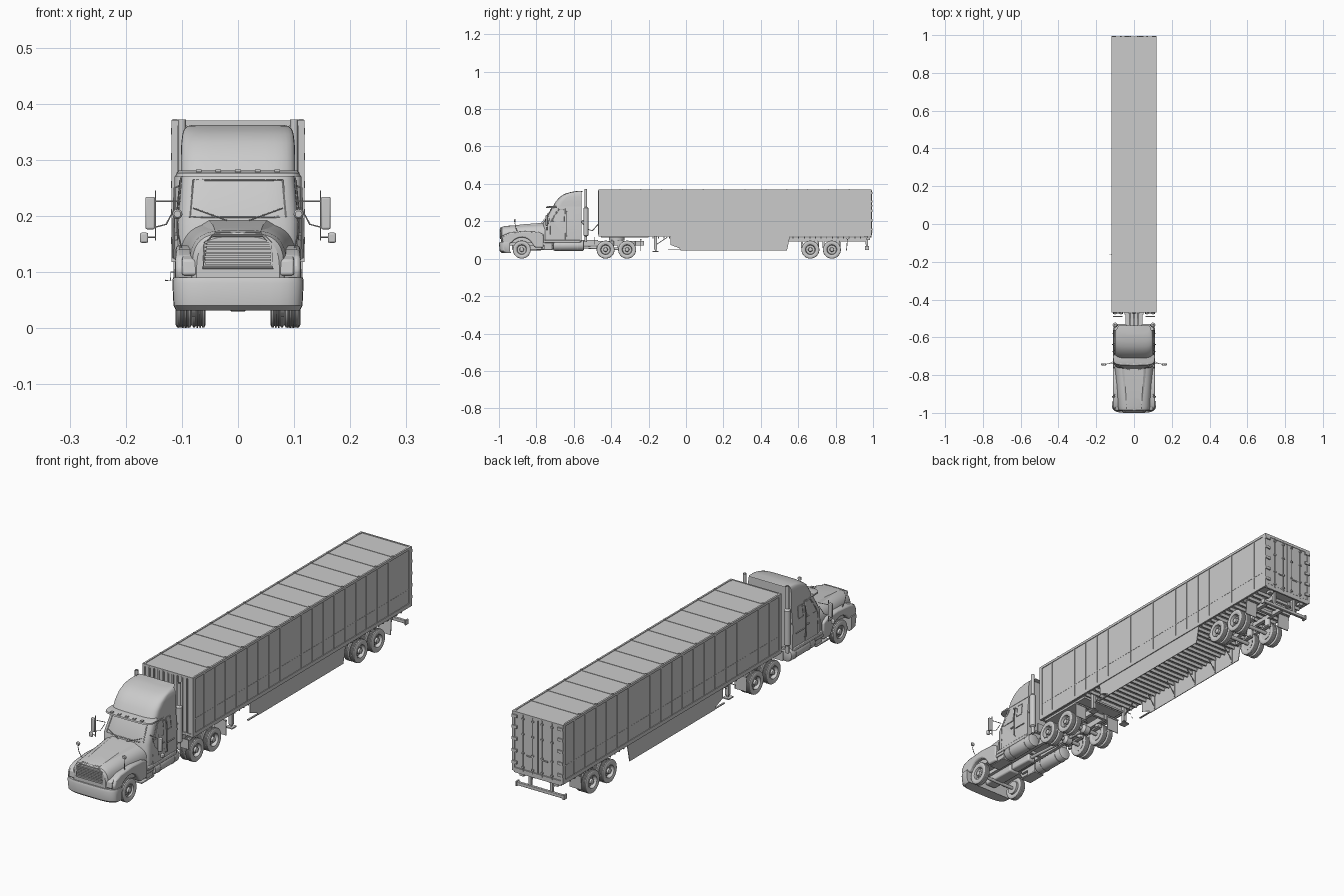
import bpy, bmesh, math
from mathutils import Vector


# ---- geometry pieces: each returns (verts, faces) ----
def box(x0, x1, y0, y1, z0, z1):
    v = [(x, y, z) for x in (x0, x1) for y in (y0, y1) for z in (z0, z1)]
    return v, [(0, 1, 3, 2), (4, 6, 7, 5), (0, 4, 5, 1), (2, 3, 7, 6), (0, 2, 6, 4), (1, 5, 7, 3)]


def loft(rings, caps=True, close=False):
    n, m = len(rings[0]), len(rings)
    f = [(i * n + j, i * n + (j + 1) % n, (i + 1) % m * n + (j + 1) % n, (i + 1) % m * n + j)
         for i in range(m if close else m - 1) for j in range(n)]
    if caps and not close:
        f += [tuple(range(n)), tuple(range((m - 1) * n, m * n))]
    return [tuple(p) for r in rings for p in r], f


def prism(yz, x0, x1):
    return loft([[(x, y, z) for y, z in yz] for x in (x0, x1)])


def lathe(prof, c, axis=0, n=32, close=False):
    def put(a, r, t):
        p = [a, r * math.cos(t), r * math.sin(t)]
        p = p[-axis:] + p[:-axis] if axis else p
        return tuple(p[k] + c[k] for k in range(3))
    return loft([[put(a, r, 2 * math.pi * k / n) for k in range(n)] for a, r in prof], close=close)


def tube(pts, r, n=8, loop=False):
    pts, rings = [Vector(p) for p in pts], []
    for i, p in enumerate(pts):
        a = pts[i - 1] if (i or loop) else p
        b = pts[(i + 1) % len(pts)] if (loop or i < len(pts) - 1) else p
        d = (b - a).normalized()
        u = d.cross((0, 0, 1) if abs(d.z) < .8 else (1, 0, 0)).normalized()
        w = d.cross(u)
        rings.append([p + r * (u * math.cos(2 * math.pi * k / n) + w * math.sin(2 * math.pi * k / n)) for k in range(n)])
    return loft(rings, close=loop)


def make(name, parts, sym=False, bevel=0):
    bm = bmesh.new()
    for s in ((1, -1) if sym else (1,)):
        for vs, fs in parts:
            bv = [bm.verts.new((x * s, y, z)) for x, y, z in vs]
            for f in fs:
                bm.faces.new([bv[i] for i in f])
    bmesh.ops.recalc_face_normals(bm, faces=bm.faces)
    me = bpy.data.meshes.new(name)
    bm.to_mesh(me)
    bm.free()
    me.shade_smooth()
    me.set_sharp_from_angle(angle=math.radians(32))
    o = bpy.data.objects.new(name, me)
    bpy.context.collection.objects.link(o)
    if bevel:
        b = o.modifiers.new("bevel", 'BEVEL')
        b.width, b.segments, b.limit_method = bevel, 2, 'ANGLE'
    return o


# plan outline with bowed front and flat back
def plan(z, yf, w, yb, d=.04, n=16):
    pts = []
    for k in range(n + 1):
        c, s = math.cos(math.pi * k / n), max(0, math.sin(math.pi * k / n))
        pts.append((math.copysign(w * abs(c) ** .45, c), yf + d * (1 - s ** .6), z))
    return pts + [(-w, yb, z), (w, yb, z)]


# ---- cab and sleeper ----
BACK = -.56
make("cab", [loft([plan(.085, -.765, .106, BACK), plan(.19, -.765, .108, BACK), plan(.28, -.715, .1, BACK)])])
make("roof_fairing", [loft([plan(z, y, w, BACK) for z, y, w in (
    (.278, -.712, .102), (.305, -.697, .102), (.33, -.675, .101), (.346, -.65, .099),
    (.355, -.622, .096), (.36, -.595, .09), (.362, -.578, .082))])])
make("sun_visor", [loft([plan(.27, -.75, .11, -.69), plan(.276, -.748, .11, -.69), plan(.281, -.73, .106, -.69)])])
make("roof_lights", [box(x - .005, x + .005, -.747, -.735, .278, .283) for x in (-.07, -.035, 0, .035, .07)])


def front_y(x, z):  # windshield surface
    return -.765 + (z - .19) / .09 * .05 + .04 * (1 - max(0, 1 - (abs(x) / .104) ** 4.4) ** .3) - .001


xs = [k * .0215 - .086 for k in range(9)]
rim = [(x, front_y(x, .198), .198) for x in xs] + [(x * .93, front_y(x * .93, .264), .264) for x in reversed(xs)]
make("windshield_frame", [tube(rim, .0018, 6, True)])
make("wipers", [tube([(.02, -.772, .192), (.08, -.756, .214)], .0012, 6)], True)


# panels that follow the cab side
def side_x(z):
    return .107 if z < .19 else .108 - (z - .19) / .09 * .008


def skin(yz, t):
    return loft([[(side_x(z) + o, y, z) for y, z in yz] for o in (-.004, t)])


def outline(yz, r=.0016):
    return tube([(side_x(z) + .001, y, z) for y, z in yz], r, 6, True)


door = [(-.725, .09), (-.725, .195), (-.683, .268), (-.645, .268), (-.645, .09)]
win = [(-.717, .2), (-.681, .262), (-.652, .262), (-.652, .2)]
win2 = [(-.63, .21), (-.63, .26), (-.6, .26), (-.6, .21)]
make("door_panels", [skin(door, .0015)], True)
make("side_window_frames", [outline(win, .0025), outline(win2), outline(door, .001)], True)
make("side_windows", [skin(win, .0025), skin(win2, .001)], True)
make("door_handles", [box(.107, .112, -.665, -.65, .165, .17), box(.107, .111, -.635, -.58, .155, .158)], True)
make("grab_rails", [tube([(.108, -.638, .12), (.116, -.638, .125), (.113, -.638, .25), (.1, -.638, .255)], .002)], True)
make("cab_side_skirt", [box(.09, .11, -.76, -.565, .085, .1)], True, .003)


# ---- hood, grille, fenders, bumper ----
def hood_ring(y, w, top, n=20):
    r = []
    for k in range(n + 1):
        c, s = math.cos(math.pi * k / n), max(0, math.sin(math.pi * k / n))
        r.append((math.copysign(w * abs(c) ** .6, c), y, .085 + (top - .085) * s ** .5))
    return r


make("hood", [loft([hood_ring(*a) for a in ((-.99, .074, .163), (-.984, .082, .17), (-.965, .087, .175),
                                            (-.87, .094, .182), (-.755, .104, .19))])])
make("hood_ridge", [loft([[(x, y, z + h) for x, h in ((-w, -.006), (-w * .8, .002), (w * .8, .002), (w, -.006))]
                          for y, w, z in ((-.98, .05, .169), (-.87, .056, .182), (-.76, .065, .19))])])
make("grille_frame", [tube([(-.062, -.992, .108), (.062, -.992, .108), (.058, -.992, .152),
                            (.045, -.992, .165), (-.045, -.992, .165), (-.058, -.992, .152)], .003, 8, True)])
make("grille_slats", [box(-.059, .059, -.996, -.985, .113 + i * .0065, .1165 + i * .0065) for i in range(7)])
arch = [(-.878 + .064 * math.cos(math.radians(a)), .05 + .064 * math.sin(math.radians(a))) for a in range(30, 151, 10)]
make("front_fenders", [prism([(-.978, .085), (-.984, .105), (-.972, .128), (-.94, .14), (-.86, .147), (-.79, .143),
                              (-.762, .13), (-.762, .06), (-.81, .06)] + arch, .07, .111)], True, .006)
make("headlights", [prism([(-.99, .094), (-.987, .122), (-.965, .13), (-.965, .094)], .073, .1)], True, .004)
make("bumper", [loft([plan(z, y, w, -.94, .05) for z, y, w in
                      ((.031, -.985, .11), (.04, -.996, .115), (.08, -1, .117), (.09, -.996, .116))])])
make("fender_mirrors", [tube([(.1, -.9, .14), (.106, -.91, .165), (.108, -.915, .19)], .0015, 6),
                        lathe([(-.004, .006), (0, .009), (.004, .008)], (.108, -.915, .203), 1, 12)], True)

# ---- door mirrors ----
make("door_mirrors", [box(.148, .165, -.75, -.738, .176, .234), box(.16, .175, -.748, -.738, .152, .17)], True, .003)
make("mirror_brackets", [tube([(.147, -.742, .156), (.147, -.742, .245)], .0014, 6),
                         tube([(.103, -.735, .226), (.15, -.742, .226)], .0014, 6),
                         tube([(.147, -.742, .18), (.128, -.738, .185), (.112, -.73, .215)], .0014, 6),
                         tube([(.147, -.742, .162), (.162, -.742, .162)], .0014, 6)], True)

# ---- tractor chassis ----
make("chassis_rails", [box(.028, .042, -.96, -.225, .07, .095)], True)
make("chassis_crossmembers", [box(-.03, .03, y, y + .012, .072, .09) for y in (-.94, -.8, -.65, -.53, -.37, -.24)])
make("deck_plate", [box(-.045, .045, -.56, -.475, .095, .099)]
     + [box(-.045, .045, y, y + .004, .099, .101) for y in (-.55, -.535, -.52, -.505, -.49)])
make("engine_block", [box(-.026, .026, -.93, -.77, .045, .1), box(-.018, .018, -.77, -.66, .05, .088)], False, .006)
make("drive_shaft", [tube([(0, -.66, .068), (0, -.43, .055), (0, -.315, .05)], .007, 12)])
make("fuel_tanks", [lathe([(-.083, .02), (-.08, .027), (-.075, .029), (.075, .029), (.08, .027), (.083, .02)],
                          (.083, -.628, .071), 1)]
     + [lathe([(-.003, .0305), (.003, .0305)], (.083, y, .071), 1) for y in (-.675, -.58)], True)
make("cab_steps", [box(.06, .11, -.8, -.715, .046, .052), box(.06, .108, -.8, -.715, .072, .085),
                   box(.06, .104, -.76, -.715, .05, .075)], True, .002)
make("exhaust_stacks", [lathe([(.09, .007), (.12, .007), (.125, .013), (.27, .013), (.277, .007), (.372, .007),
                               (.372, .005), (.34, .005)], (.1, -.535, 0), 2, 20)], True)
make("exhaust_mounts", [box(.04, .1, -.54, -.53, .1, .108), box(.085, .102, -.56, -.535, .2, .206)], True)
make("air_hoses", [tube([(x, -.56, .2), (x, -.535, .16), (x, -.5, .15), (x, -.465, .19)], .0025) for x in (-.02, 0, .02)])
make("fifth_wheel", [lathe([(.098, .042), (.112, .042)], (0, -.37, 0), 2), box(-.045, .045, -.4, -.34, .09, .1)])
make("tractor_mud_flaps", [box(.058, .114, -.243, -.24, .04, .1), box(.03, .114, -.246, -.237, .098, .104)], True)
make("wheel_guards", [box(.06, .112, -.492, -.488, .075, .115)], True)


# ---- wheels ----
def tyre(x, y, w=.025):
    h, R = w / 2, .048
    p = [(-h * .8, .028), (-h, .034), (-h, .042), (-h * .8, R - .001)]
    for g in (-.4, 0, .4):
        p += [(h * (g - .12), R), (h * (g - .06), R - .003), (h * (g + .06), R - .003), (h * (g + .12), R)]
    p += [(h * .8, R - .001), (h, .042), (h, .034), (h * .8, .028)]
    return lathe(p, (x, y, .0485), 0, 36, True)


def rim_disc(x, y, hub, dish):
    p = [(-.02, .028), (.011, .029), (.0115, .0265), (dish, .0235), (dish, .012), (hub, .0105), (hub + .002, .007)]
    nuts = [lathe([(dish - .002, .002), (dish + .003, .002)],
                  (x, y + .0175 * math.cos(a), .0485 + .0175 * math.sin(a)), 0, 6)
            for a in [k * math.pi / 5 for k in range(10)]]
    return [lathe(p, (x, y, .0485))] + nuts


make("front_tyres", [tyre(.096, -.878, .028)], True)
make("front_rims", rim_disc(.096, -.878, .013, .005), True)
for label, ys in (("tractor", (-.43, -.315)), ("trailer", (.665, .78))):
    make(label + "_tyres", [tyre(x, y) for y in ys for x in (.07, .099)], True)
    make(label + "_rims", [p for y in ys for p in rim_disc(.099, y, .01, -.004)], True)
    make(label + "_inner_rims", [lathe([(-.011, .028), (-.004, .022), (.01, .028)], (.07, y, .0485)) for y in ys], True)
    make(label + "_axles", [tube([(-.1, y, .0485), (.1, y, .0485)], .008, 12) for y in ys])
    make(label + "_suspension", [p for y in ys for p in (
        box(.035, .05, y - .045, y + .045, .056, .063), box(.034, .05, y - .05, y - .04, .056, .1),
        lathe([(.06, .012), (.075, .014), (.095, .012)], (.043, y + .032, 0), 2, 16))], True)
make("front_axle", [tube([(-.095, -.878, .045), (.095, -.878, .045)], .007, 12)])
make("differentials", [lathe([(-.022, .008), (-.012, .019), (.012, .019), (.022, .008)], (0, y, .0485), 0, 16)
                       for y in (-.43, -.315)])

# ---- trailer box ----
Y0, Y1 = -.465, .985
make("trailer_body", [box(-.1155, .1155, Y0, Y1, .122, .368)])
make("trailer_rails", [box(.111, .1185, Y0 - .002, Y1 + .003, .118, .134), box(.111, .1185, Y0 - .002, Y1 + .003, .36, .3705),
                       box(.108, .1185, Y0 - .004, Y0 + .012, .118, .37), box(.108, .1185, Y1 - .012, Y1 + .007, .118, .37)], True)
step = (Y1 - Y0) / 20
make("side_ribs", [box(.114, .1175, Y0 + i * step - .003, Y0 + i * step + .003, .13, .364) for i in range(1, 20)], True)
make("side_seams", [box(.114, .1163, Y0, Y1, .19, .193)], True)
make("roof_bows", [box(-.112, .112, Y0 + i * .1115 - .002, Y0 + i * .1115 + .002, .367, .3695) for i in range(1, 13)])
make("top_marker_lights", [box(.108, .117, Y0 + i * .1115 - .003, Y0 + i * .1115 + .003, .37, .373) for i in range(1, 13)], True)
make("front_wall_ribs", [box(x - .003, x + .003, Y0 - .005, Y0, .13, .364) for x in [k * .022 - .088 for k in range(9)]]
     + [box(-.11, .11, Y0 - .004, Y0, z, z + .01) for z in (.12, .36)])
make("rear_doors", [box(.002, .107, Y1, Y1 + .005, .134, .358)], True)
make("rear_frame", [box(-.11, .11, Y1, Y1 + .007, .358, .37), box(-.11, .11, Y1, Y1 + .007, .112, .132)])
make("door_lock_rods", [tube([(x, Y1 + .008, .126), (x, Y1 + .008, .364)], .002) for x in (.022, .068)]
     + [box(x - .005, x + .005, Y1 + .004, Y1 + .011, z, z + .006) for x in (.022, .068) for z in (.14, .2, .28, .345)]
     + [box(.022, .05, Y1 + .008, Y1 + .011, .195, .2)], True)
make("door_hinges", [box(.095, .1195, Y1 + .004, Y1 + .011, z, z + .012) for z in (.15, .2, .25, .3, .345)], True)

# ---- trailer underside ----
make("floor_crossmembers", [box(-.112, .112, -.18 + i * .03, -.175 + i * .03, .108, .122) for i in range(38)])
make("coupler_plate", [box(-.1, .1, -.455, -.2, .113, .122)])
make("side_skirts", [prism([(-.083, .12), (-.083, .074), (-.035, .056), (-.03, .045), (.54, .045), (.556, .12)], .112, .115),
                     box(.108, .115, -.095, -.03, .046, .05)], True)
make("skirt_struts", [tube([(.112, y, .06), (.07, y, .112)], .002, 6) for y in (0, .13, .26, .39, .5)]
     + [box(.109, .112, y - .003, y + .003, .05, .118) for y in (0, .13, .26, .39, .5)], True)
make("landing_legs", [box(.075, .09, -.17, -.155, .05, .12), box(.079, .086, -.166, -.159, .04, .06),
                      box(.068, .097, -.178, -.147, .036, .041),
                      tube([(.08, -.16, .075), (.08, -.1, .115)], .002, 6)], True)
make("landing_brace", [box(-.08, .08, -.165, -.16, .09, .098),
                       tube([(-.08, -.162, .1), (-.12, -.162, .1), (-.12, -.162, .085), (-.13, -.162, .085)], .0015, 6)])
make("bogie_rails", [box(.034, .05, .54, .96, .093, .112)], True)
make("bogie_crossbars", [box(-.04, .04, y, y + .012, .095, .108) for y in (.57, .715, .84, .94)])
make("trailer_mud_flaps", [prism([(.862, .112), (.866, .112), (.86, .045), (.856, .045)], .058, .114),
                           box(.04, .114, .858, .87, .106, .113)], True)
make("rear_guard", [box(-.113, .113, .963, .975, .05, .064)], False, .002)
make("rear_guard_struts", [prism([(.955, .12), (.972, .12), (.972, .055), (.964, .055)], .045, .056),
                           box(.108, .114, .958, .978, .047, .067), box(.07, .09, .965, .985, .1, .112)], True)
